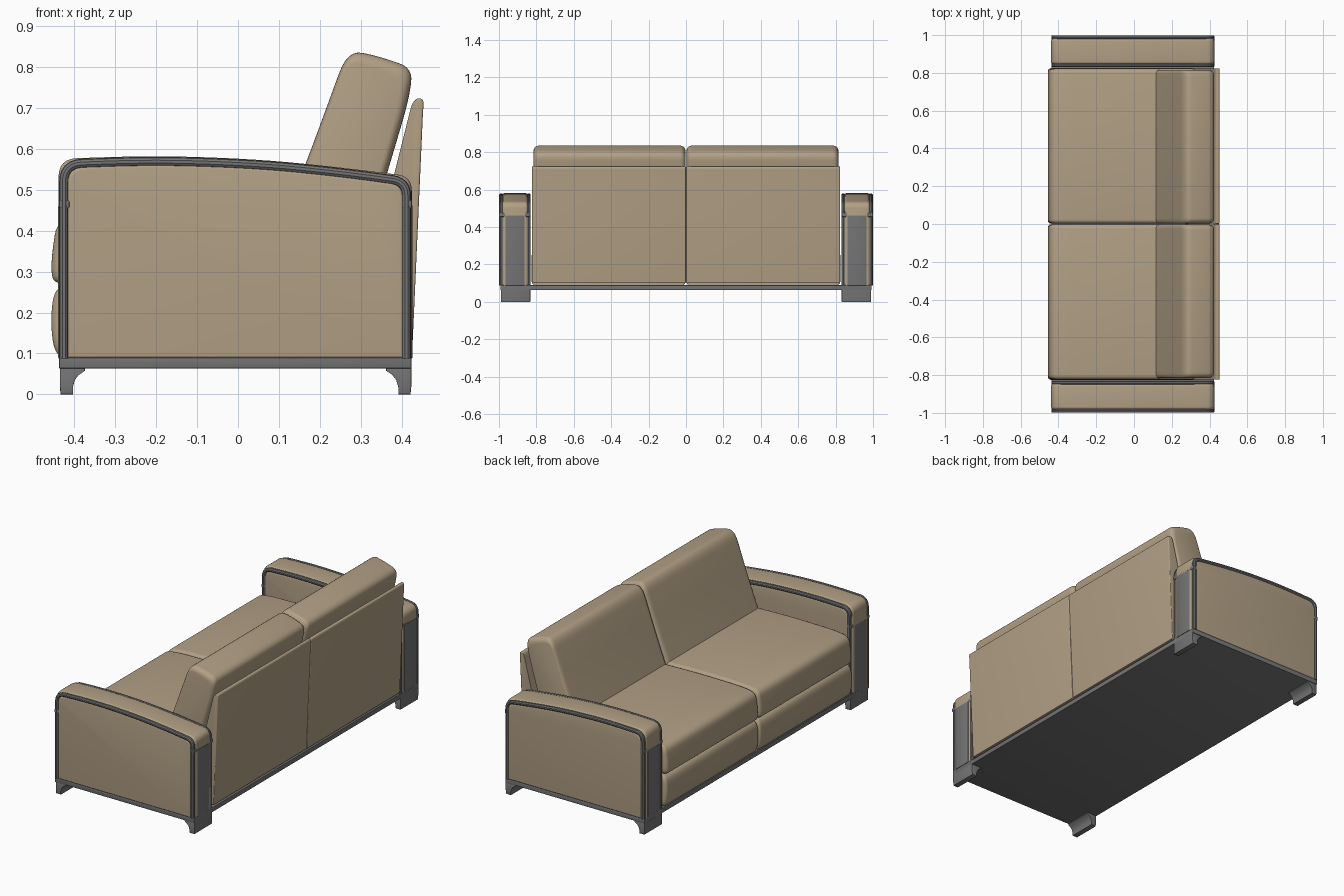
import bpy, bmesh, math
from mathutils import Vector

if "Cube" in bpy.data.objects:
    bpy.data.objects.remove(bpy.data.objects["Cube"])


def material(name, rgb):
    m = bpy.data.materials.new(name)
    m.diffuse_color = (*rgb, 1)
    m.use_nodes = True
    m.node_tree.nodes["Principled BSDF"].inputs["Base Color"].default_value = m.diffuse_color
    return m


TAN = material("tan upholstery", (0.445, 0.352, 0.235))
GREY = material("grey trim", (0.175, 0.175, 0.178))


def fillet(pts, closed=True, n=6):
    """Round each (x, z, radius) corner of a profile."""
    out = []
    for i, (x, z, r) in enumerate(pts):
        p = Vector((x, z))
        end = not closed and i in (0, len(pts) - 1)
        if r == 0 or end:
            out.append(p)
            continue
        a = Vector(pts[i - 1][:2]) - p
        b = Vector(pts[(i + 1) % len(pts)][:2]) - p
        a = p + a.normalized() * min(r, a.length * .49)
        b = p + b.normalized() * min(r, b.length * .49)
        for k in range(n + 1):
            t = k / n
            out.append(a * (1 - t) ** 2 + p * 2 * t * (1 - t) + b * t * t)
    return out


def finish(ob, mat):
    ob.data.materials.append(mat)
    bpy.ops.object.select_all(action='DESELECT')
    ob.select_set(True)
    bpy.context.view_layer.objects.active = ob
    if ob.type == 'CURVE':
        bpy.ops.object.convert(target='MESH')
    bpy.ops.object.shade_smooth_by_angle(angle=math.radians(35))


def prism(name, pts, y0, y1, r, mat, n=5):
    """Extrude an x-z profile along y with softly rounded ends of radius r."""
    pts = fillet(pts)
    xs, zs = [p.x for p in pts], [p.y for p in pts]
    cx, cz = (min(xs) + max(xs)) / 2, (min(zs) + max(zs)) / 2
    hx, hz = max(xs) - cx, max(zs) - cz
    steps = [(r * (1 - math.sin(a)), r * (1 - math.cos(a)))
             for a in (math.pi / 2 * k / n for k in range(n + 1))]
    sections = [(d, y0 + e) for d, e in steps] + [(d, y1 - e) for d, e in reversed(steps)]
    bm = bmesh.new()
    rings = [[bm.verts.new((cx + (p.x - cx) * (1 - d / hx), y, cz + (p.y - cz) * (1 - d / hz)))
              for p in pts] for d, y in sections]
    for a, b in zip(rings, rings[1:]):
        for i in range(len(pts)):
            j = (i + 1) % len(pts)
            bm.faces.new((a[i], a[j], b[j], b[i]))
    bm.faces.new(rings[0])
    bm.faces.new(rings[-1])
    bmesh.ops.recalc_face_normals(bm, faces=bm.faces)
    me = bpy.data.meshes.new(name)
    bm.to_mesh(me)
    bm.free()
    ob = bpy.data.objects.new(name, me)
    bpy.context.collection.objects.link(ob)
    finish(ob, mat)


def box(name, x0, x1, y0, y1, z0, z1, mat, r=0.003):
    prism(name, [(x0, z0, r), (x1, z0, r), (x1, z1, r), (x0, z1, r)], y0, y1, r, mat, 2)


def tube(name, pts, y, radius, mat):
    cu = bpy.data.curves.new(name, 'CURVE')
    cu.dimensions = '3D'
    cu.bevel_depth = radius
    cu.bevel_resolution = 3
    cu.use_fill_caps = True
    sp = cu.splines.new('POLY')
    path = fillet(pts, closed=False)
    sp.points.add(len(path) - 1)
    for q, p in zip(sp.points, path):
        q.co = (p.x, y, p.y, 1)
    ob = bpy.data.objects.new(name, cu)
    bpy.context.collection.objects.link(ob)
    finish(ob, mat)


def arm_profile(d):
    """Arched arm outline, inset by d."""
    return [(-.437 + d, .088, 0), (-.437 + d, .574 - d, .045), (-.2, .582 - d, .12),
            (.05, .573 - d, .12), (.25, .553 - d, .1), (.423 - d, .531 - d, .035),
            (.423 - d, .088, 0)]


# Base frame
box("base_frame", -.438, .424, -.993, .993, .063, .09, GREY)

for s, side in ((-1, "near"), (1, "far")):
    def span(a, b):
        return sorted((s * a, s * b))

    # Arm: upholstered core, domed top cap, grey piping on both edges
    prism(f"{side}_arm", arm_profile(.018), *span(.832, .996), .008, TAN)
    prism(f"{side}_arm_cap", arm_profile(-.002), *span(.843, .985), .018, TAN)
    for y, edge in ((.841, "inner"), (.988, "outer")):
        tube(f"{side}_arm_{edge}_piping", arm_profile(.011), s * y, .0115, GREY)

    # Grey panels on the arm ends
    for end, x0, x1 in (("front", -.440, -.41), ("back", .40, .427)):
        box(f"{side}_arm_{end}_panel", x0, x1, *span(.862, .966), .088, .462, GREY)
        box(f"{side}_arm_{end}_rail", x0 + .002, x1 - .002, *span(.832, .997), .455, .475, GREY)
        box(f"{side}_arm_{end}_stile", x0 + .007, x1 - .007, *span(.832, .997), .088, .46, GREY)

    # Bracket legs with a curved inner edge
    for end, m in (("front", 1), ("back", -1)):
        c = -.006
        leg = [(-.428, 0), (-.398, 0), (-.398, .018), (-.393, .035), (-.383, .048),
               (-.368, .058), (-.368, .065), (-.430, .065), (-.430, .02)]
        prism(f"{side}_{end}_leg", [(m * x + c, z, 0) for x, z in leg],
              *span(.832, .99), .003, GREY, 2)

    # Front border cushion and seat cushion
    prism(f"{side}_lower_cushion",
          [(-.435, .09, .01), (-.452, .115, .03), (-.458, .18, .06), (-.452, .245, .03),
           (-.43, .268, .015), (.33, .268, 0), (.33, .09, 0)], *span(.002, .825), .018, TAN)
    prism(f"{side}_seat_cushion",
          [(-.435, .27, .01), (-.455, .28, .02), (-.457, .33, .06), (-.443, .425, .035),
           (-.36, .438, .06), (-.1, .442, .1), (.33, .43, 0), (.33, .27, 0)],
          *span(.002, .822), .022, TAN)

    # Leaning back cushion
    prism(f"{side}_back_cushion",
          [(.09, .37, 0), (.172, .58, .1), (.268, .842, .06), (.34, .828, .04),
           (.428, .798, .035), (.418, .72, .06), (.32, .39, 0)],
          *span(.003, .815), .028, TAN)

    # Outer back panel
    prism(f"{side}_back_panel",
          [(.27, .1, 0), (.431, .724, .02), (.455, .724, .02), (.4525, .69, .02), (.426, .1, .004)],
          *span(.001, .824), .005, TAN)
